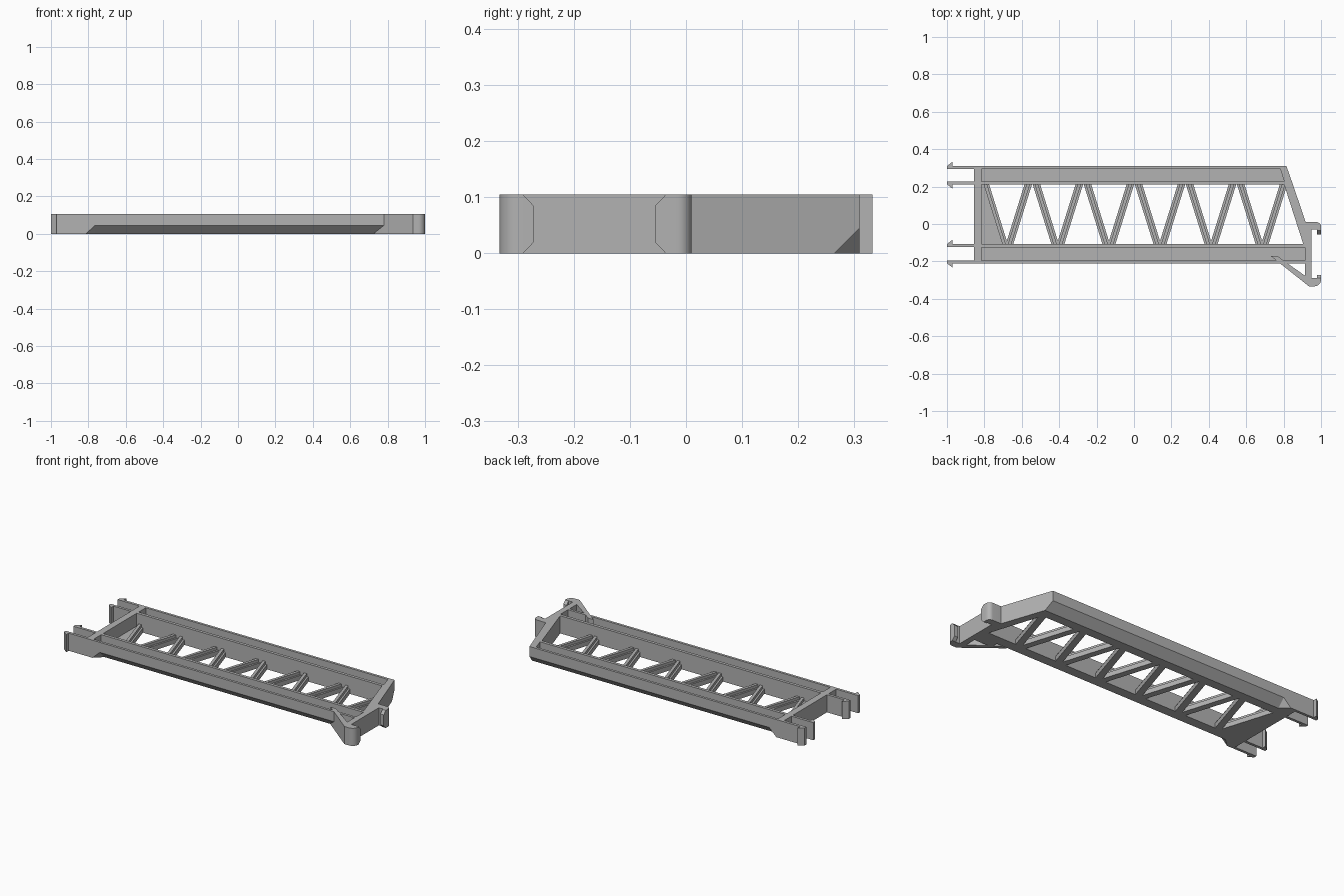
import bpy, bmesh, math
from mathutils import Vector

cube = bpy.data.objects.get("Cube")
if cube:
    bpy.data.objects.remove(cube, do_unlink=True)

H = 0.105          # overall height
FLOOR = 0.05       # floor of the beam channels
CH = 0.045         # lower chamfer size
TAPER = -0.813     # where the chamfers begin

grey = bpy.data.materials.new("plain_grey")
grey.use_nodes = True
grey.diffuse_color = (0.45, 0.45, 0.45, 1)
grey.node_tree.nodes["Principled BSDF"].inputs["Base Color"].default_value = (0.45, 0.45, 0.45, 1)


def finish(name, bm):
    bmesh.ops.recalc_face_normals(bm, faces=bm.faces)
    mesh = bpy.data.meshes.new(name)
    bm.to_mesh(mesh)
    bm.free()
    mesh.materials.append(grey)
    ob = bpy.data.objects.new(name, mesh)
    bpy.context.collection.objects.link(ob)
    return ob


def extrude(name, points, offset):
    """Flat 3D outline extruded along an offset."""
    bm = bmesh.new()
    face = bm.faces.new([bm.verts.new(p) for p in points])
    geom = bmesh.ops.extrude_face_region(bm, geom=[face])["geom"]
    bmesh.ops.translate(bm, vec=offset, verts=[g for g in geom if isinstance(g, bmesh.types.BMVert)])
    # the source face stays as the bottom cap
    if face.is_valid and len(bm.faces) < len(points) + 2:
        bm.faces.new(list(face.verts))
    return finish(name, bm)


def prism(name, outline, z0=0.0, z1=H):
    return extrude(name, [(x, y, z0) for x, y in outline], (0, 0, z1 - z0))


def rect(x0, x1, y0, y1):
    return [(x0, y0), (x1, y0), (x1, y1), (x0, y1)]


def hull(name, points):
    bm = bmesh.new()
    for p in points:
        bm.verts.new(p)
    bmesh.ops.convex_hull(bm, input=bm.verts)
    return finish(name, bm)


def cut(ob, cutter):
    mod = ob.modifiers.new("cut", "BOOLEAN")
    mod.operation = "DIFFERENCE"
    mod.solver = "EXACT"
    mod.object = cutter
    bpy.context.view_layer.objects.active = ob
    bpy.ops.object.modifier_apply(modifier=mod.name)
    bpy.data.objects.remove(cutter, do_unlink=True)


def chamfer_cutter(edge, inward, x_end):
    """Wedge removing the lower outer edge, tapered at the prong end."""
    points = []
    for u, z in ((-0.02, CH + 0.02), (-0.02, -0.02), (CH + 0.02, -0.02)):
        y = edge + inward * u
        points += [(TAPER + 0.048 * (u + z) / CH, y, z), (x_end, y, z)]
    return hull("chamfer_cutter", points)


def arc(cx, cy, r, a0, a1, n=8):
    angles = [math.radians(a0 + (a1 - a0) * i / n) for i in range(n + 1)]
    return [(cx + r * math.cos(a), cy + r * math.sin(a)) for a in angles]


# Back beam: channel with a slanted end
back = prism("back_beam", [(-0.855, 0.21), (0.85, 0.21), (0.815, 0.31), (-0.855, 0.31)])
cut(back, prism("recess_cutter", [(-0.815, 0.228), (0.803, 0.228), (0.782, 0.295), (-0.815, 0.295)], FLOOR, H + 0.1))
cut(back, chamfer_cutter(0.31, -1, 1.0))

# Front beam: straight channel
front = prism("front_beam", rect(-0.855, 0.93, -0.21, -0.107))
cut(front, prism("recess_cutter", rect(-0.815, 0.915, -0.195, -0.125), FLOOR, H + 0.1))
cut(front, chamfer_cutter(-0.21, 1, 0.80))

# End walls
prism("cross_wall", rect(-0.855, -0.815, -0.107, 0.21))
prism("slanted_wall", [(0.803, 0.21), (0.905, -0.107), (0.93, -0.107), (0.93, 0.0), (0.918, 0.01), (0.85, 0.21)])

# Snap prongs with outward hooks
for name, y, out in (("back_outer", 0.31, 1), ("back_inner", 0.212, -1),
                     ("front_inner", -0.107, 1), ("front_outer", -0.21, -1)):
    inner = y - out * 0.016
    prism(name + "_prong", [(-0.855, inner), (-1.0, inner), (-1.0, y), (-0.97, y + out * 0.023),
                            (-0.97, y), (-0.855, y)])

# Zigzag lattice: low struts with a narrow rib on top
def strut(name, x_low, x_high, half, z0, z1):
    prism(name, [(x_low - half, -0.11), (x_low + half, -0.11),
                 (x_high + half, 0.213), (x_high - half, 0.213)], z0, z1)


for i in range(6):
    x = -0.68 + 0.273 * i
    for side, label in ((-1, "left"), (1, "right")):
        low, high = x + side * 0.014, x + side * 0.115
        strut(f"strut_{label}_{i}", low, high, 0.02, 0, 0.028)
        strut(f"strut_rib_{label}_{i}", low, high, 0.009, 0.028, 0.045)

# Corner gusset next to the cross wall
prism("gusset", [(-0.82, 0.213), (-0.82, -0.11), (-0.70, -0.11), (-0.80, 0.213)], 0, 0.028)

# Hooked bracket at the far end
bracket = prism("bracket", [(0.915, 0.01)] + arc(0.975, -0.015, 0.025, 90, 0)
                + [(1.0, -0.03), (0.95, -0.03), (0.95, -0.29), (1.0, -0.29)]
                + arc(0.965, -0.298, 0.035, 0, -90)
                + [(0.935, -0.333), (0.78, -0.21), (0.73, -0.17), (0.765, -0.17), (0.82, -0.21), (0.915, -0.277)])
bpy.ops.object.select_all(action="DESELECT")
bracket.select_set(True)
bpy.context.view_layer.objects.active = bracket
bpy.ops.object.shade_smooth_by_angle(angle=math.radians(35))

# Bracket lips with clipped corners
for name, base, tip in (("back_lip", -0.028, -0.055), ("front_lip", -0.292, -0.272)):
    mid = tip + math.copysign(0.019, base - tip)
    extrude(name, [(0.978, base, 0), (0.978, mid, 0), (0.978, tip, 0.02), (0.978, tip, H - 0.02),
                   (0.978, mid, H), (0.978, base, H)], (0.022, 0, 0))
